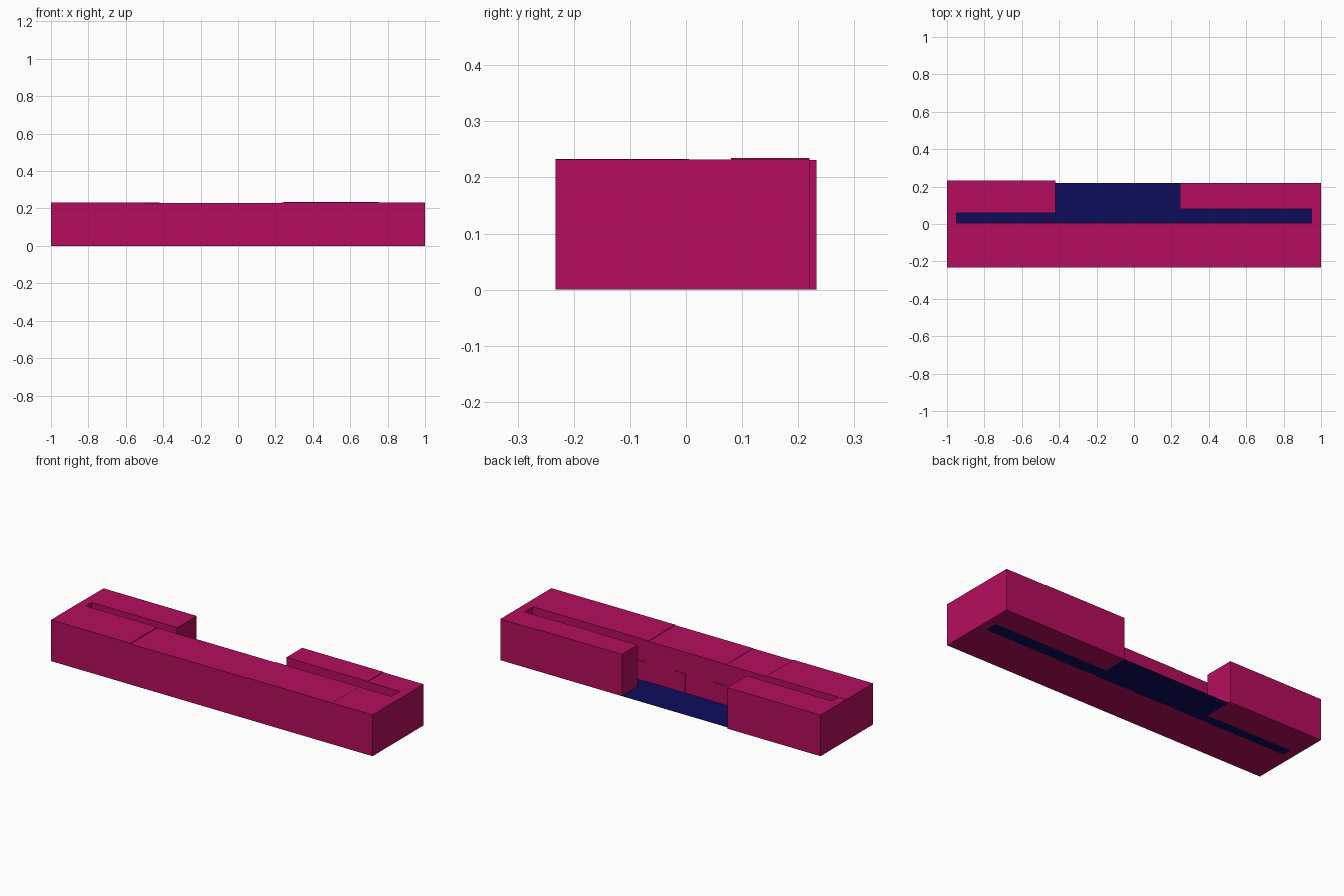
import bpy, bmesh

if "Cube" in bpy.data.objects:
    bpy.data.objects.remove(bpy.data.objects["Cube"])

XS = [-1, -0.95, -0.506, -0.42, -0.255, 0.23, 0.245, 0.75, 0.95, 1]
YS = [-0.233, 0.005, 0.06, 0.08, 0.22, 0.233]


def material(name, rgb):
    m = bpy.data.materials.new(name)
    m.diffuse_color = (*rgb, 1)
    m.use_nodes = True
    m.node_tree.nodes["Principled BSDF"].inputs["Base Color"].default_value = m.diffuse_color
    return m


def finish(name, bm, mat):
    bmesh.ops.remove_doubles(bm, verts=bm.verts[:], dist=1e-5)
    bmesh.ops.recalc_face_normals(bm, faces=bm.faces[:])
    mesh = bpy.data.meshes.new(name)
    bm.to_mesh(mesh)
    bm.free()
    mesh.materials.append(mat)
    ob = bpy.data.objects.new(name, mesh)
    bpy.context.collection.objects.link(ob)


def massing(name, height, mat):
    """Watertight solid from a plan grid: height(x, y) gives the roof level, 0 is open."""
    bm = bmesh.new()

    def face(*pts):
        bm.faces.new([bm.verts.new(p) for p in pts])

    def h(i, j):
        if 0 <= i < len(XS) - 1 and 0 <= j < len(YS) - 1:
            return height((XS[i] + XS[i + 1]) / 2, (YS[j] + YS[j + 1]) / 2)
        return 0

    for i in range(len(XS) - 1):
        for j in range(len(YS) - 1):
            t = h(i, j)
            if not t:
                continue
            x0, x1, y0, y1 = XS[i], XS[i + 1], YS[j], YS[j + 1]
            ring = [(x0, y0), (x1, y0), (x1, y1), (x0, y1)]
            face(*[(x, y, t) for x, y in ring])
            face(*[(x, y, 0) for x, y in reversed(ring)])
            for k, (di, dj) in enumerate([(0, -1), (1, 0), (0, 1), (-1, 0)]):
                low = h(i + di, j + dj)
                if low < t - 1e-6:
                    a, b = ring[k], ring[(k + 1) % 4]
                    face((*a, low), (*b, low), (*b, t), (*a, t))
    bmesh.ops.remove_doubles(bm, verts=bm.verts[:], dist=1e-5)
    bmesh.ops.dissolve_limit(bm, angle_limit=0.001, verts=bm.verts[:], edges=bm.edges[:])
    finish(name, bm, mat)


def is_open(x, y):
    if y < 0.005 or abs(x) > 0.95:
        return False
    if x < -0.42:
        return y < 0.06
    return y < 0.22 if x < 0.245 else y < 0.08


def building_height(x, y):
    if is_open(x, y) or (y > 0.22 and x > -0.42):
        return 0
    if y > 0.06 and 0.245 < x < 0.75:
        return 0.2345
    if y > 0.005 and x < -0.42:
        return 0.231
    for limit, z in [(-0.506, 0.232), (-0.255, 0.2285), (0.23, 0.230), (0.75, 0.2325)]:
        if x < limit:
            return z
    return 0.232


wall = material("wall_magenta", (0.46, 0.004, 0.11))
blue = material("floor_navy", (0.004, 0.004, 0.11))

# Building with front range, two rear wings and light slots
massing("building", building_height, wall)

# Courtyard floor running into both slots
massing("courtyard_floor", lambda x, y: 0.001 if is_open(x, y) else 0, blue)

# Door panels along the courtyard wall
bm = bmesh.new()
for n in range(-3, 4):
    x = 0.035 + n * 0.25
    cube = bmesh.ops.create_cube(bm, size=1)["verts"]
    bmesh.ops.scale(bm, vec=(0.07, 0.004, 0.11), verts=cube)
    bmesh.ops.translate(bm, vec=(x, 0.006, 0.055), verts=cube)
finish("doors", bm, wall)
